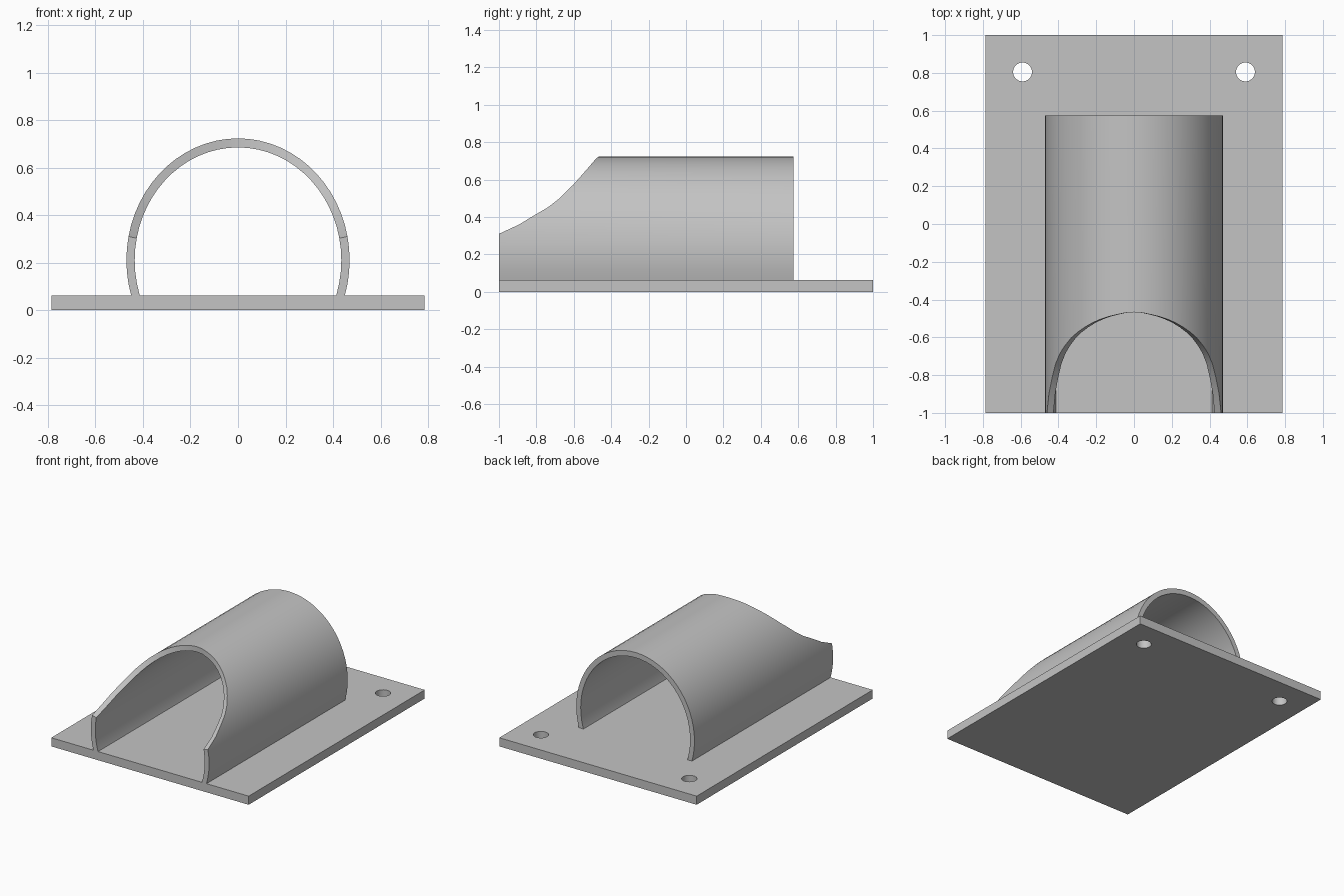
import bpy, bmesh, math

cube = bpy.data.objects.get("Cube")
if cube:
    bpy.data.objects.remove(cube, do_unlink=True)

# One plain grey for everything
GREY = (0.55, 0.55, 0.55, 1)
grey = bpy.data.materials.new("plain grey")
grey.use_nodes = True
grey.diffuse_color = GREY
grey.node_tree.nodes["Principled BSDF"].inputs["Base Color"].default_value = GREY

BASE_TOP = 0.062


def finish(bm, name, angle=30):
    bmesh.ops.recalc_face_normals(bm, faces=bm.faces[:])
    mesh = bpy.data.meshes.new(name)
    bm.to_mesh(mesh)
    bm.free()
    mesh.materials.append(grey)
    obj = bpy.data.objects.new(name, mesh)
    bpy.context.collection.objects.link(obj)
    bpy.ops.object.select_all(action='DESELECT')
    obj.select_set(True)
    bpy.context.view_layer.objects.active = obj
    bpy.ops.object.shade_smooth_by_angle(angle=math.radians(angle))
    return obj


def loop(bm, points):
    verts = [bm.verts.new((x, y, 0)) for x, y in points]
    return [bm.edges.new((verts[i - 1], v)) for i, v in enumerate(verts)]


# Base plate: rectangle with two screw holes, extruded upwards
bm = bmesh.new()
W, HOLE_X, HOLE_Y, HOLE_R, SIDES = 0.785, 0.59, 0.805, 0.05, 32
edges = loop(bm, [(-W, -1), (W, -1), (W, 1), (-W, 1)])
for side in (-1, 1):
    angles = [2 * math.pi * i / SIDES for i in range(SIDES)]
    edges += loop(bm, [(side * HOLE_X + HOLE_R * math.cos(a),
                        HOLE_Y + HOLE_R * math.sin(a)) for a in angles])
bmesh.ops.triangle_fill(bm, edges=edges, use_beauty=True)
bmesh.ops.dissolve_limit(bm, angle_limit=0.01, verts=[], edges=bm.edges[:])
res = bmesh.ops.extrude_face_region(bm, geom=bm.faces[:], use_keep_orig=True)
top = [g for g in res["geom"] if isinstance(g, bmesh.types.BMVert)]
bmesh.ops.translate(bm, verts=top, vec=(0, 0, BASE_TOP))
finish(bm, "base_plate")

# Arched sleeve: elliptical wall whose front edge follows a scooped profile
CENTRE_Z, BACK_Y = 0.21, 0.575
OUTER, INNER = (0.47, 0.513), (0.435, 0.475)
SCOOP = [(0.33, -1), (0.355, -0.9), (0.41, -0.81), (0.468, -0.71),
         (0.575, -0.6), (0.655, -0.53), (0.713, -0.48), (0.723, -0.467)]


def front_y(z):
    if z <= SCOOP[0][0]:
        return SCOOP[0][1]
    for (z0, y0), (z1, y1) in zip(SCOOP, SCOOP[1:]):
        if z <= z1:
            return y0 + (y1 - y0) * (z - z0) / (z1 - z0)
    return SCOOP[-1][1]


bm = bmesh.new()
STEP = 360 / 64
sections = []
for i in range(-5, 38):
    t = math.radians(i * STEP)
    c, s = math.cos(t), math.sin(t)
    y = front_y(CENTRE_Z + OUTER[1] * s)
    ring = [(OUTER, y), (OUTER, BACK_Y), (INNER, BACK_Y), (INNER, y)]
    sections.append([bm.verts.new((r[0] * c, yy, CENTRE_Z + r[1] * s))
                     for r, yy in ring])
for a, b in zip(sections, sections[1:]):
    for k in range(4):
        bm.faces.new((a[k - 1], a[k], b[k], b[k - 1]))
# Trim the feet flush with the plate
bmesh.ops.bisect_plane(bm, geom=bm.verts[:] + bm.edges[:] + bm.faces[:],
                       plane_co=(0, 0, BASE_TOP), plane_no=(0, 0, 1),
                       clear_inner=True)
bmesh.ops.holes_fill(bm, edges=[e for e in bm.edges if e.is_boundary], sides=0)
finish(bm, "arched_sleeve")
